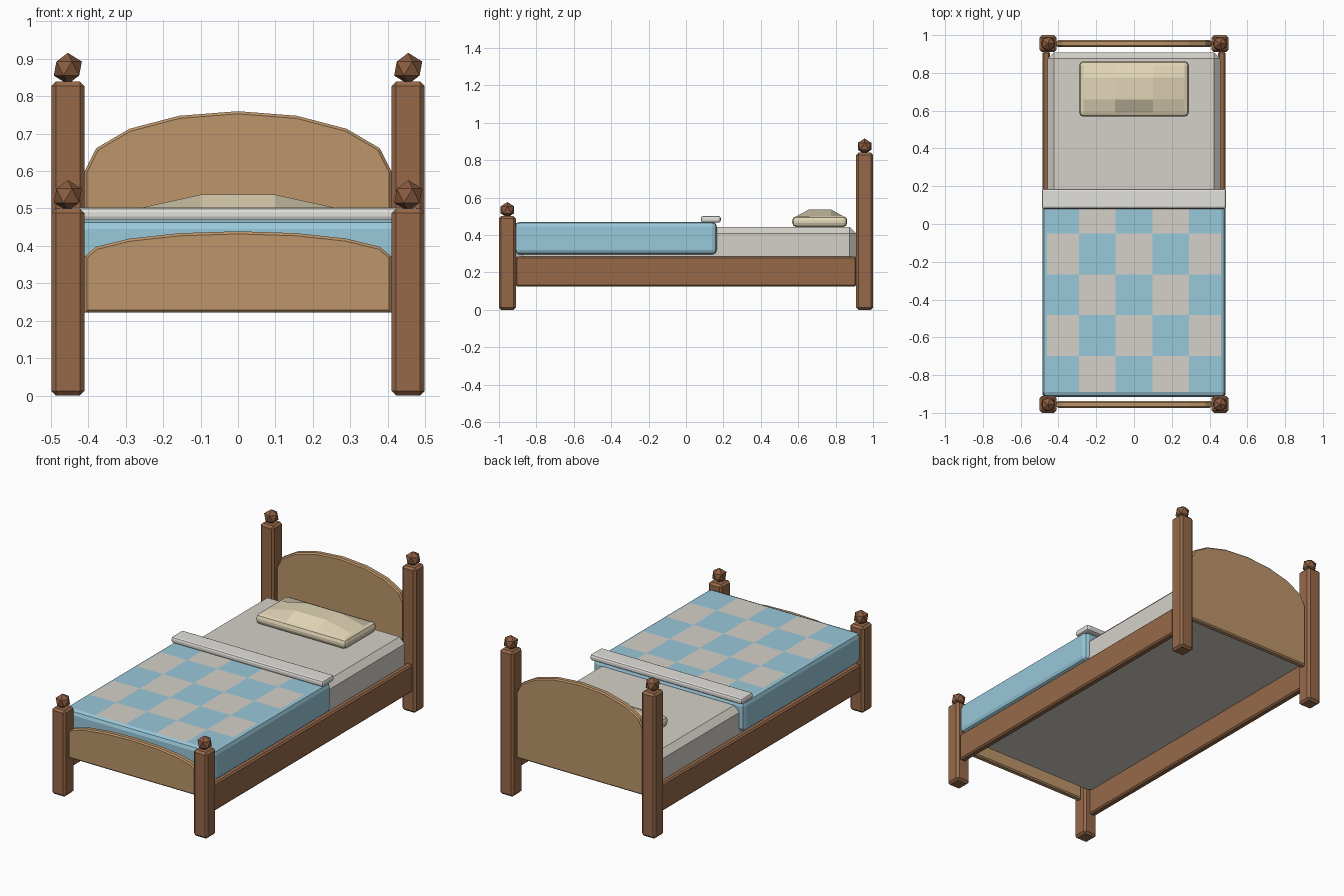
import bpy, bmesh, math
from mathutils import Vector

if "Cube" in bpy.data.objects:
    bpy.data.objects.remove(bpy.data.objects["Cube"])


def material(name, r, g, b):
    m = bpy.data.materials.new(name)
    lin = [((c / 255 + 0.055) / 1.055) ** 2.4 for c in (r, g, b)]
    m.diffuse_color = (*lin, 1)
    m.use_nodes = True
    m.node_tree.nodes["Principled BSDF"].inputs["Base Color"].default_value = m.diffuse_color
    return m


WOOD = material("brown wood", 150, 105, 73)
KNOB = material("dark brown wood", 138, 92, 64)
PANEL = material("tan wood", 188, 149, 106)
SHEET = material("grey white sheet", 213, 209, 201)
FOLD = material("white linen", 226, 224, 219)
BLUE = material("light blue", 153, 200, 218)
PILLOW = material("cream", 225, 213, 182)


def finish(name, bm, *mats):
    bmesh.ops.recalc_face_normals(bm, faces=bm.faces[:])
    me = bpy.data.meshes.new(name)
    bm.to_mesh(me)
    bm.free()
    for m in mats:
        me.materials.append(m)
    ob = bpy.data.objects.new(name, me)
    bpy.context.collection.objects.link(ob)
    return ob


def box(lo, hi, bevel, segments=1, keep_bottom=False):
    """Chamfered box between two corners, as a bmesh."""
    lo, hi = Vector(lo), Vector(hi)
    bm = bmesh.new()
    bmesh.ops.create_cube(bm, size=1)
    for v in bm.verts:
        v.co = Vector(((lo + hi) / 2)[i] + v.co[i] * (hi - lo)[i] for i in range(3))
    edges = [e for e in bm.edges
             if not (keep_bottom and all(v.co.z < lo.z + 1e-4 for v in e.verts))]
    bmesh.ops.bevel(bm, geom=edges, offset=bevel, segments=segments,
                    profile=0.5, affect='EDGES')
    return bm


def cut(bm, axis, values):
    for val in values:
        co, no = Vector(), Vector()
        co[axis], no[axis] = val, 1
        bmesh.ops.bisect_plane(bm, geom=bm.verts[:] + bm.edges[:] + bm.faces[:],
                               plane_co=co, plane_no=no, dist=1e-5)


def arched_board(name, y, z0, shoulder, rise, half=0.41, thick=0.036):
    """Board with an eight-sided half-ellipse on top."""
    pts = [(-half, z0), (half, z0)]
    pts += [(half * math.cos(math.pi * i / 8), shoulder + rise * math.sin(math.pi * i / 8))
            for i in range(9)]
    bm = bmesh.new()
    face = bm.faces.new([bm.verts.new((x, y - thick / 2, z)) for x, z in pts])
    ext = bmesh.ops.extrude_face_region(bm, geom=[face])
    bmesh.ops.translate(bm, vec=(0, thick, 0),
                        verts=[v for v in ext["geom"] if isinstance(v, bmesh.types.BMVert)])
    bmesh.ops.recalc_face_normals(bm, faces=bm.faces[:])
    rim = [e for e in bm.edges if abs(e.verts[0].co.y - e.verts[1].co.y) < 1e-5]
    bmesh.ops.bevel(bm, geom=rim, offset=0.007, segments=1, affect='EDGES')
    finish(name, bm, PANEL)


# Posts with faceted knobs
for end, y, top in (("foot", -0.955, 0.5), ("head", 0.955, 0.84)):
    for side, x in (("left", -0.455), ("right", 0.455)):
        finish(f"{end}_post_{side}",
               box((x - 0.044, y - 0.045, 0), (x + 0.044, y + 0.045, top), 0.012), WOOD)
        bm = bmesh.new()
        bmesh.ops.create_icosphere(bm, subdivisions=1, radius=0.042)
        bmesh.ops.translate(bm, verts=bm.verts[:], vec=(x, y, top + 0.034))
        finish(f"{end}_knob_{side}", bm, KNOB)

# Arched head and foot boards
arched_board("headboard", 0.955, 0.222, 0.60, 0.16)
arched_board("footboard", -0.955, 0.222, 0.372, 0.067)

# Side rails
for side, s in (("left", -1), ("right", 1)):
    xs = sorted((s * 0.445, s * 0.485))
    finish(f"side_rail_{side}",
           box((xs[0], -0.912, 0.125), (xs[1], 0.912, 0.285), 0.008), WOOD)

# Mattress
finish("mattress", box((-0.457, -0.905, 0.272), (0.457, 0.908, 0.442), 0.033,
                       keep_bottom=True), SHEET)

# Blanket with a five by five checked top
X, Y0, Y1 = 0.485, -0.915, 0.165
cx, cy = 2 * X / 5, (Y1 - Y0) / 5
bm = box((-X, Y0, 0.295), (X, Y1, 0.47), 0.025, 2)
cut(bm, 0, [-X + cx * i for i in range(1, 5)])
cut(bm, 1, [Y0 + cy * i for i in range(1, 5)])
bm.normal_update()
for f in bm.faces:
    c = f.calc_center_median()
    if f.normal.z > 0.99:
        f.material_index = (int((c.x + X) / cx) + int((c.y - Y0) / cy)) % 2
finish("blanket", bm, BLUE, SHEET)

# Turned-down sheet
finish("sheet_fold", box((-0.488, 0.08, 0.466), (0.488, 0.186, 0.502), 0.012, 2), FOLD)

# Pillow with a puffed middle
bm = box((-0.29, 0.568, 0.442), (0.29, 0.862, 0.5), 0.022, 2)
cut(bm, 0, (-0.1, 0.1))
cut(bm, 1, (0.66, 0.775))
for v in bm.verts:
    if v.co.z > 0.495 and abs(v.co.x) < 0.11 and 0.65 < v.co.y < 0.78:
        v.co.z = 0.537
finish("pillow", bm, PILLOW)
